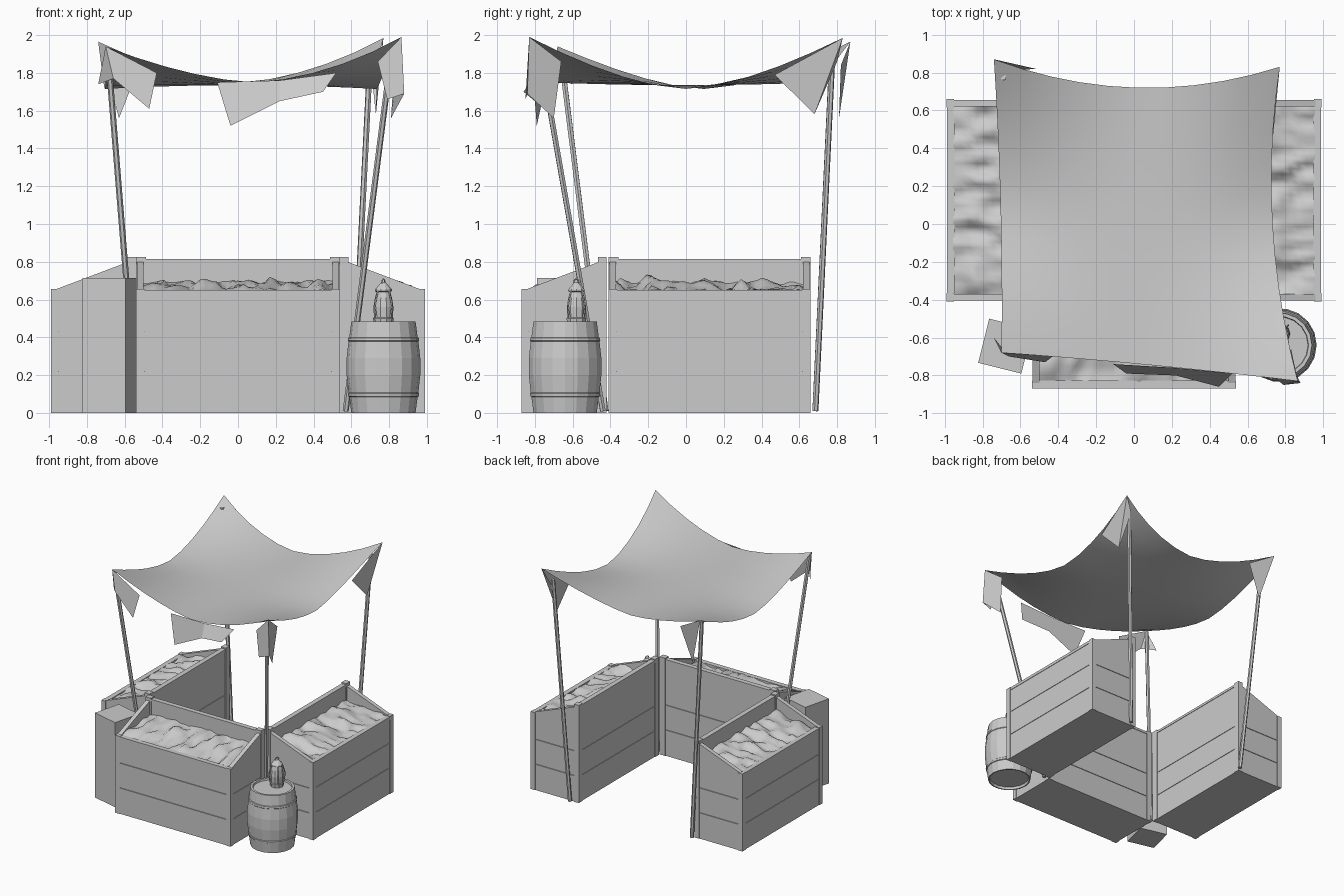
import bpy, bmesh, math
from mathutils import Vector, Matrix, noise

if "Cube" in bpy.data.objects:
    bpy.data.objects.remove(bpy.data.objects["Cube"])


def finish(name, bm, mat=None, smooth=False):
    bmesh.ops.recalc_face_normals(bm, faces=bm.faces)
    if mat:
        bm.transform(mat)
    me = bpy.data.meshes.new(name)
    bm.to_mesh(me)
    bm.free()
    for p in me.polygons:
        p.use_smooth = smooth
    ob = bpy.data.objects.new(name, me)
    bpy.context.collection.objects.link(ob)
    return ob


def prism(bm, pts, x0, x1):
    """Extrude a (y, z) outline from x0 to x1."""
    a = [bm.verts.new((x0, y, z)) for y, z in pts]
    b = [bm.verts.new((x1, y, z)) for y, z in pts]
    n = len(pts)
    bm.faces.new(a)
    bm.faces.new(b[::-1])
    for i in range(n):
        bm.faces.new((a[i], a[(i + 1) % n], b[(i + 1) % n], b[i]))


def box(bm, x0, x1, y0, y1, z0, z1):
    prism(bm, [(y0, z0), (y1, z0), (y1, z1), (y0, z1)], x0, x1)


def lathe(name, profile, sides, loc):
    bm = bmesh.new()
    rings = [[bm.verts.new((r * math.cos(2 * math.pi * i / sides),
                            r * math.sin(2 * math.pi * i / sides), z))
              for i in range(sides)] for r, z in profile]
    for a, b in zip(rings, rings[1:]):
        for i in range(sides):
            j = (i + 1) % sides
            bm.faces.new((a[i], a[j], b[j], b[i]))
    bm.faces.new(rings[0])
    bm.faces.new(rings[-1])
    return finish(name, bm, Matrix.Translation(loc))


def rod(name, a, b, r, sides=6):
    a, b = Vector(a), Vector(b)
    bm = bmesh.new()
    bmesh.ops.create_cone(bm, cap_ends=True, segments=sides, radius1=r, radius2=r,
                          depth=(b - a).length)
    q = (b - a).to_track_quat('Z', 'Y').to_matrix().to_4x4()
    return finish(name, bm, Matrix.Translation((a + b) / 2) @ q)


# Produce bins: low side outward (-y locally), tall back at y = 0
W, LOW, HIGH = 0.45, 0.645, 0.815


def slope(y):
    return HIGH + (HIGH - LOW) * y / W


def bin_unit(name, length, mat, seed):
    h = length / 2
    bm = bmesh.new()
    e = 0.005
    box(bm, -h + .012, h - .012, -W + .012, -.012, 0, .59)          # inner core
    box(bm, -h + .04, h - .04, -.04, -.012, .59, HIGH - .02)        # tall back lining
    for s in (-1, 1):                                               # corner posts
        xa, xb = sorted((s * h, s * (h - .045)))
        box(bm, xa, xb, -W, -W + .04, 0, LOW + .01)
        xa, xb = sorted((s * h, s * (h - .052)))
        box(bm, xa, xb, -.045, 0, 0, HIGH + .01)
    bands = [(0, .217), (.221, .427), (.431, None)]
    for z0, z1 in bands:                                            # planks
        box(bm, -h + .045, h - .045, -W + e, -W + .036, z0, z1 or LOW - .01)
        box(bm, -h + .045, h - .045, -.035, -e, z0, z1 or HIGH - .015)
        ya, yb = -W + .03, -.03
        for s in (-1, 1):
            xa, xb = sorted((s * (h - e), s * (h - .04)))
            prism(bm, [(ya, z0), (yb, z0), (yb, z1 or slope(yb)), (ya, z1 or slope(ya))], xa, xb)
    box(bm, -h + .045, h - .045, -.042, -.001, HIGH - .02, HIGH)    # top rails
    box(bm, -h + .045, h - .045, -W + .001, -W + .042, LOW - .018, LOW + .006)
    finish(name + "_crate", bm, mat)

    # heaped goods
    bm = bmesh.new()
    nx, ny = 36, 9
    g = [[None] * (ny + 1) for _ in range(nx + 1)]
    for i in range(nx + 1):
        for j in range(ny + 1):
            x = -h + .035 + (length - .07) * i / nx
            y = -W + .035 + (W - .07) * j / ny
            n = noise.noise(Vector((x * 15, y * 8, seed)))
            z = .645 + .05 * j / ny + .055 * n * (1 if 0 < j < ny else .4)
            g[i][j] = bm.verts.new((x, y, z))
    for i in range(nx):
        for j in range(ny):
            bm.faces.new((g[i][j], g[i + 1][j], g[i + 1][j + 1], g[i][j + 1]))
    finish(name + "_goods", bm, mat, True)


T, R = Matrix.Translation, Matrix.Rotation
bin_unit("front_bin", 1.08, T((0, -.42, 0)), 1.3)
bin_unit("right_bin", 1.07, T((.54, .125, 0)) @ R(math.pi / 2, 4, 'Z'), 5.7)
bin_unit("left_bin", 1.07, T((-.54, .125, 0)) @ R(-math.pi / 2, 4, 'Z'), 9.1)

# Upright crate with recessed panels
bm = bmesh.new()
bmesh.ops.create_cube(bm, size=1)
bm.transform(Matrix.Diagonal((.235, .24, .715, 1)))
bmesh.ops.recalc_face_normals(bm, faces=bm.faces)
bmesh.ops.inset_individual(bm, faces=bm.faces[:], thickness=.033, depth=0)
panels = [f for f in bm.faces if all(len(v.link_faces) == 4 for v in f.verts)]
for f in panels:
    n = f.normal.copy()
    r = bmesh.ops.extrude_discrete_faces(bm, faces=[f])
    bmesh.ops.translate(bm, verts=r['faces'][0].verts[:], vec=-n * .015)
bmesh.ops.remove_doubles(bm, verts=bm.verts, dist=.0001)
finish("upright_crate", bm, T((-.68, -.645, .3575)) @ R(math.radians(-14), 4, 'Z'))

# Barrel with two hoops and a sunken lid
lathe("barrel", [(.155, .02), (.16, 0), (.17, 0), (.181, .085), (.187, .088), (.189, .103),
                 (.185, .107), (.195, .2), (.195, .29), (.185, .378), (.189, .382),
                 (.187, .397), (.181, .4), (.17, .485), (.152, .485), (.149, .47)],
      18, (.77, -.64, 0))

# Lantern on the barrel
LX, LY = .77, -.58
lathe("lantern_body", [(.05, .465), (.055, .5), (.05, .505), (.053, .56), (.045, .61),
                       (.036, .64), (.046, .645), (.044, .655), (.022, .68), (.012, .69)],
      10, (LX, LY, 0))
for k in range(4):
    a = math.pi / 4 + k * math.pi / 2
    c, s = math.cos(a), math.sin(a)
    pts = [(.052, .5), (.064, .57), (.042, .645)]
    for m, (p, q) in enumerate(zip(pts, pts[1:])):
        rod(f"lantern_bar_{k}_{m}", (LX + c * p[0], LY + s * p[0], p[1]),
            (LX + c * q[0], LY + s * q[0], q[1]), .005, 4)
bpy.ops.mesh.primitive_torus_add(major_radius=.016, minor_radius=.004, major_segments=10,
                                 minor_segments=4, location=(LX, LY, .692),
                                 rotation=(math.pi / 2, 0, math.radians(60)))
bpy.context.object.name = "lantern_ring"

# Leaning poles
for name, a, b in (("front_right_pole", (.57, -.44, .01), (.815, -.775, 1.92)),
                   ("front_left_pole", (-.535, -.425, .01), (-.69, -.665, 1.92)),
                   ("back_right_pole", (.605, .685, .01), (.70, .775, 1.89)),
                   ("back_left_pole", (-.535, .685, .01), (-.69, .775, 1.91))):
    rod(name, a, b, .016)

# Sagging canopy
FL, FR = Vector((-.70, -.68, 1.94)), Vector((.865, -.83, 1.99))
BL, BR = Vector((-.74, .87, 1.965)), Vector((.77, .83, 1.985))
N = 10


def canopy(u, v):
    s, t = (u + 1) / 2, (v + 1) / 2
    p = (FL * (1 - s) + FR * s) * (1 - t) + (BL * (1 - s) + BR * s) * t
    p.y += (1 - u * u) * (-.13 * t + .01 * (1 - t))
    p.x += (1 - v * v) * (-.085 * s + .015 * (1 - s))
    flat = 1.735 + .015 * v * v - .02 * u * u
    p.z = flat + (p.z - flat) * abs(u * v) ** 1.6
    return p


bm = bmesh.new()
g = [[bm.verts.new(canopy(2 * i / N - 1, 2 * j / N - 1)) for j in range(N + 1)]
     for i in range(N + 1)]
for i in range(N):
    for j in range(N):
        bm.faces.new((g[i][j], g[i + 1][j], g[i + 1][j + 1], g[i][j + 1]))
finish("canopy_cloth", bm, None, True)

# Loose cloth flaps hanging from the canopy edge
flaps = {
    "front_left_flap": [(FL, (-.43, -.70, 1.80), (-.47, -.73, 1.61), (-.66, -.70, 1.77)),
                        (FL, (-.66, -.70, 1.77), (-.74, -.60, 1.74))],
    "front_middle_flap": [((-.11, -.74, 1.75), (.22, -.76, 1.76), (.22, -.80, 1.65), (-.04, -.79, 1.52)),
                          ((.22, -.76, 1.76), (.52, -.79, 1.80), (.45, -.86, 1.70), (.22, -.80, 1.65))],
    "front_right_flap": [(FR, (.74, -.81, 1.86), (.79, -.85, 1.66), (.88, -.84, 1.69)),
                         (FR, (.88, -.84, 1.69), (.81, -.70, 1.56), (.83, -.66, 1.86))],
    "back_right_flap": [(BR, (.735, .47, 1.79), (.73, .68, 1.58)),
                        (BR, (.73, .68, 1.58), (.70, .80, 1.86))],
    "back_left_flap": [(BL, (-.52, .82, 1.84), (-.63, .81, 1.56))],
}
for name, polys in flaps.items():
    bm = bmesh.new()
    for poly in polys:
        bm.faces.new([bm.verts.new(p) for p in poly])
    bmesh.ops.remove_doubles(bm, verts=bm.verts, dist=.0005)
    finish(name, bm)
